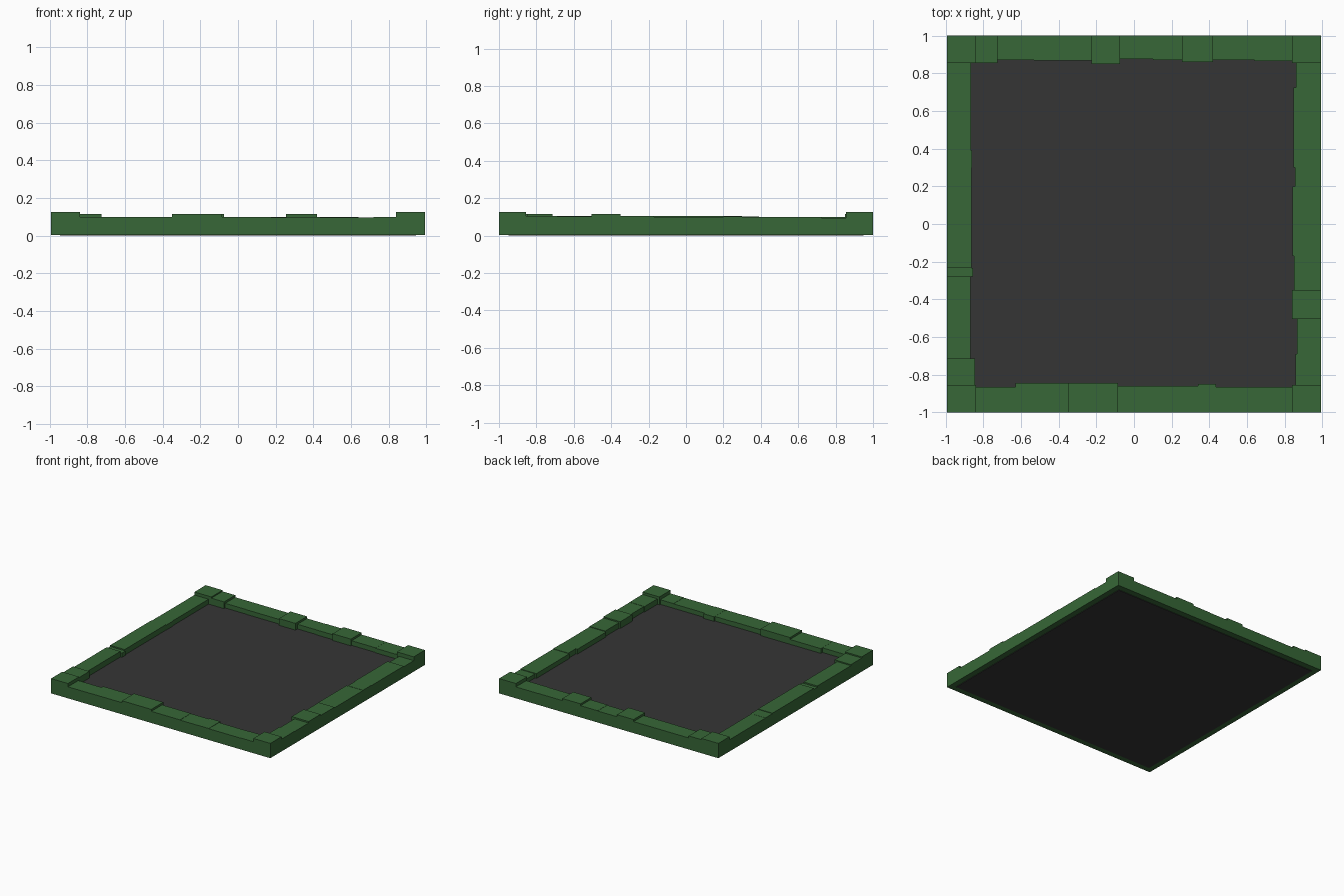
import bpy, bmesh

if "Cube" in bpy.data.objects:
    bpy.data.objects.remove(bpy.data.objects["Cube"])

FLOOR, BASE, OX, OY = 0.06, 0.004, 0.993, 1.0


def material(name, color):
    m = bpy.data.materials.new(name)
    m.diffuse_color = (*color, 1)
    m.use_nodes = True
    m.node_tree.nodes["Principled BSDF"].inputs["Base Color"].default_value = m.diffuse_color
    return m


green = material("dark_green", (0.038, 0.135, 0.038))
grey = material("charcoal", (0.036, 0.036, 0.036))


def add_block(bm, x0, x1, y0, y1, z0, z1):
    x0, x1 = sorted((x0, x1))
    y0, y1 = sorted((y0, y1))
    for v in bmesh.ops.create_cube(bm, size=1)["verts"]:
        v.co.x = x1 if v.co.x > 0 else x0
        v.co.y = y1 if v.co.y > 0 else y0
        v.co.z = z1 if v.co.z > 0 else z0


def finish(name, bm, mat):
    me = bpy.data.meshes.new(name)
    bm.to_mesh(me)
    bm.free()
    me.materials.append(mat)
    ob = bpy.data.objects.new(name, me)
    bpy.context.collection.objects.link(ob)


# Edging blocks: start of the run, then (end, inner edge, top height) per block
sides = {
    "left_blocks": (-0.855, [(-0.715, -0.845, .115), (-0.28, -0.868, .106), (-0.235, -0.855, .095),
                             (0.30, -0.862, .105), (0.39, -0.86, .101), (0.86, -0.865, .100)]),
    "right_blocks": (-0.855, [(-0.69, .858, .105), (-0.505, .865, .103), (-0.35, .84, .115),
                              (-0.17, .85, .105), (0.20, .842, .100), (0.30, .855, .102),
                              (0.725, .847, .099), (0.86, .86, .094)]),
    "front_blocks": (-0.84, [(-0.63, -.865, .098), (-0.35, -.845, .099), (-0.085, -.845, .115),
                             (0.175, -.86, .099), (0.34, -.86, .097), (0.435, -.85, .098),
                             (0.72, -.867, .096), (0.84, -.867, .098)]),
    "back_blocks": (-0.84, [(-0.725, .855, .115), (-0.53, .87, .098), (-0.225, .868, .098),
                            (-0.075, .85, .115), (0.10, .876, .098), (0.255, .872, .100),
                            (0.42, .86, .115), (0.64, .87, .098), (0.84, .865, .097)]),
}
for name, (start, rows) in sides.items():
    bm = bmesh.new()
    for end, inner, top in rows:
        if name in ("left_blocks", "right_blocks"):
            add_block(bm, inner, OX if inner > 0 else -OX, start, end, BASE, top)
        else:
            add_block(bm, start, end, inner, OY if inner > 0 else -OY, BASE, top)
        start = end
    finish(name, bm, green)

# Taller corner blocks
bm = bmesh.new()
for sx in (-1, 1):
    for sy in (-1, 1):
        add_block(bm, sx * 0.84, sx * OX, sy * 0.855, sy * OY, BASE, 0.125)
finish("corner_blocks", bm, green)

# Dark floor slab, slightly smaller than the edging
bm = bmesh.new()
add_block(bm, -0.945, 0.945, -0.95, 0.95, 0, FLOOR)
finish("floor_slab", bm, grey)
